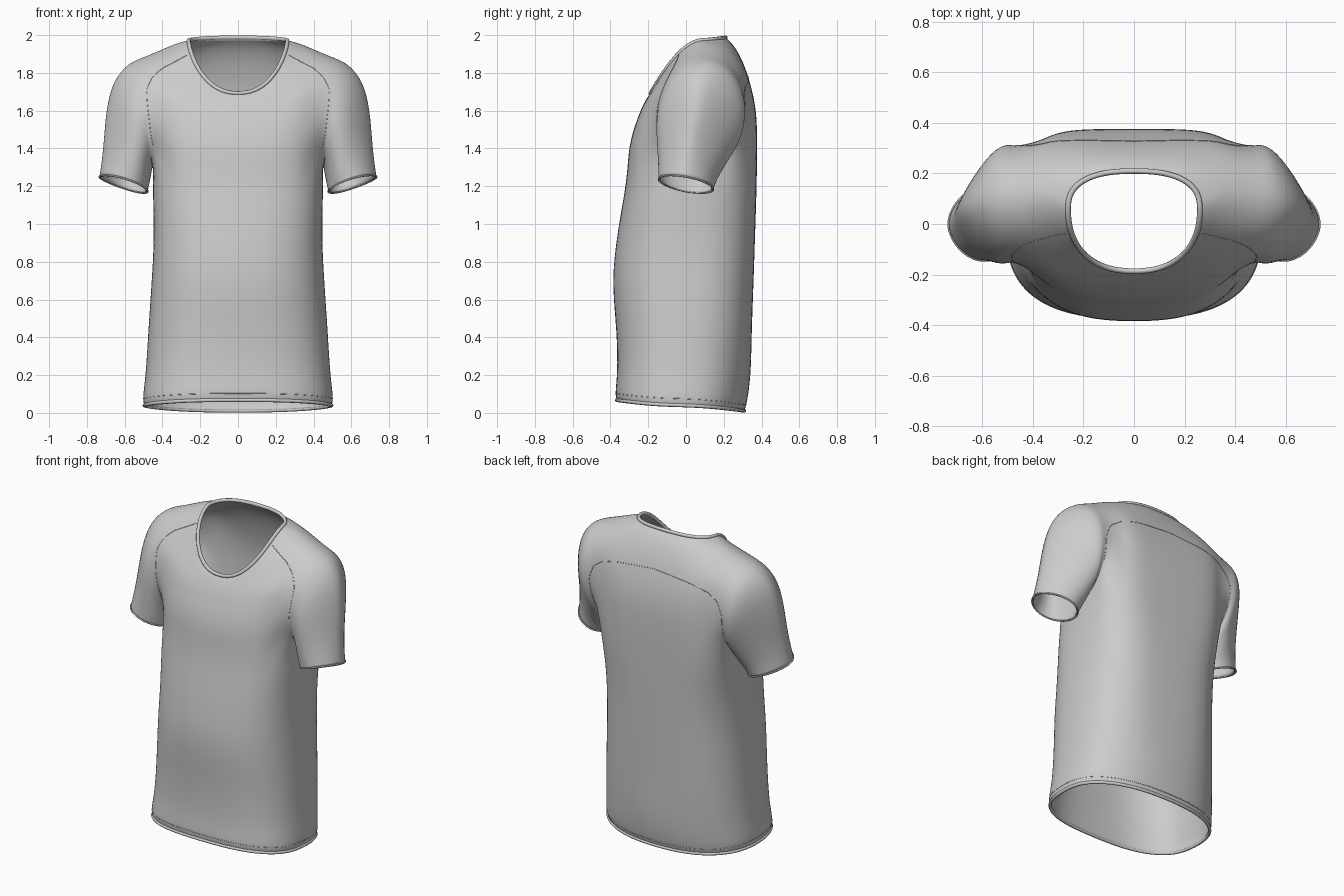
import bpy, bmesh, math
from mathutils import Vector
from mathutils.bvhtree import BVHTree

if "Cube" in bpy.data.objects:
    bpy.data.objects.remove(bpy.data.objects["Cube"])

N = 32            # columns around the torso, column 0 is centre front
ARM_LO = 8        # torso row at the bottom of the armhole
ARM_ROWS = 4      # rows spanned by the armhole
COL_F, COL_B = 5, 11   # columns at the front and back edge of the armhole

# Torso rows: half width, front y, back y, side y, front z, side z, back z,
# front roundness, back roundness
ROWS = [
    (.498, -.368, .310, -.02, .068, .040, .011, .75, .86),
    (.509, -.378, .324, -.02, .100, .070, .045, .75, .85),
    (.490, -.364, .346, -.01, .200, .200, .200, .76, .85),
    (.478, -.366, .362, 0, .42, .42, .42, .77, .83),
    (.460, -.394, .372, 0, .68, .68, .68, .79, .79),
    (.448, -.376, .378, 0, .87, .87, .87, .78, .75),
    (.448, -.348, .384, 0, 1.05, 1.05, 1.05, .75, .70),
    (.453, -.322, .388, .02, 1.19, 1.19, 1.19, .72, .64),
    (.455, -.310, .390, .04, 1.31, 1.31, 1.31, .70, .61),
    (.460, -.304, .391, .05, 1.39, 1.45, 1.42, .69, .60),
    (.465, -.288, .390, .06, 1.47, 1.60, 1.54, .69, .60),
    (.470, -.264, .378, .07, 1.54, 1.76, 1.65, .70, .61),
    (.480, -.242, .350, .08, 1.60, 1.885, 1.76, .75, .65),
    (.405, -.222, .305, .09, 1.64, 1.928, 1.855, .81, .72),
    (.325, -.206, .257, .09, 1.67, 1.960, 1.945, .85, .78),
    (.262, -.188, .210, .06, 1.69, 1.972, 1.987, .87, .81),
]

# Sleeve rings: top x, top z, bottom x, bottom z, centre y, half depth, tilt,
# lean (below 1 pulls the widest depth towards the body)
SLEEVE = [
    (.490, 1.89, .448, 1.31, .08, .230, -.02, .9),
    (.585, 1.857, .455, 1.285, .08, .240, -.03, .65),
    (.672, 1.76, .458, 1.265, .072, .232, -.025, .6),
    (.708, 1.60, .462, 1.24, .050, .205, -.01, .6),
    (.716, 1.45, .468, 1.215, .027, .178, .01, .65),
    (.726, 1.33, .473, 1.19, .008, .156, .02, .75),
    (.737, 1.25, .476, 1.172, 0, .147, .027, .85),
]


def power(v, p):
    return math.copysign(abs(v) ** p, v)


def torso_point(row, i):
    w, yf, yb, ys, zf, zs, zb, pf, pb = row
    t = 2 * math.pi * i / N
    c = math.cos(t)
    if abs(c) < 1e-6:
        c = 0.0
    y_end, z_end, q = (yf, zf, pf) if c >= 0 else (yb, zb, pb)
    y = ys + (y_end - ys) * abs(c) ** q
    if c < 0 and .3 < zs < 1.9:      # shallow hollow along the spine
        y -= .014 * abs(c) ** 12
    return Vector((w * power(math.sin(t), q), y,
                   zs + (z_end - zs) * abs(c) ** 1.35))


def sleeve_point(n, j, count, side):
    tx, tz, bx, bz, yc, hw, tilt, lean = SLEEVE[n]
    a = 2 * math.pi * (j - (COL_B - COL_F) / 2) / count
    k = max(0, (1 + math.cos(a)) / 2)
    return Vector((side * (tx + (bx - tx) * k ** lean),
                   yc + hw * math.sin(a),
                   tz + (bz - tz) * k - tilt * math.sin(a)))


def tube(name, points, radius, cyclic=True):
    """Round cord along a smooth path, used for bindings and seams."""
    cu = bpy.data.curves.new(name, 'CURVE')
    cu.dimensions = '3D'
    cu.bevel_depth = radius
    cu.bevel_resolution = 2
    cu.resolution_u = 4
    sp = cu.splines.new('NURBS')
    sp.points.add(len(points) - 1)
    for pt, co in zip(sp.points, points):
        pt.co = (*co, 1)
    sp.order_u = 4
    sp.use_cyclic_u = cyclic
    sp.use_endpoint_u = not cyclic
    ob = bpy.data.objects.new(name, cu)
    bpy.context.collection.objects.link(ob)
    return ob


# Torso grid, with a rectangle of cells left open for each armhole
bm = bmesh.new()
grid = [[bm.verts.new(torso_point(r, i)) for i in range(N)] for r in ROWS]
for r in range(len(ROWS) - 1):
    for i in range(N):
        in_rows = ARM_LO <= r < ARM_LO + ARM_ROWS
        if in_rows and (COL_F <= i < COL_B or COL_F <= N - 1 - i < COL_B):
            continue
        k = (i + 1) % N
        bm.faces.new((grid[r][i], grid[r][k], grid[r + 1][k], grid[r + 1][i]))

# Sleeves grow out of the armhole loops
top = ARM_LO + ARM_ROWS
loop = [(ARM_LO, i) for i in range(COL_F, COL_B + 1)]
loop += [(r, COL_B) for r in range(ARM_LO + 1, top)]
loop += [(top, i) for i in range(COL_B, COL_F - 1, -1)]
loop += [(r, COL_F) for r in range(top - 1, ARM_LO, -1)]
M = len(loop)
cuffs = {}
for side in (1, -1):
    prev = [grid[r][i if side > 0 else N - i] for r, i in loop]
    for j, v in enumerate(prev):
        v.co = sleeve_point(0, j, M, side)
    for n in range(1, len(SLEEVE)):
        cur = [bm.verts.new(sleeve_point(n, j, M, side)) for j in range(M)]
        for j in range(M):
            k = (j + 1) % M
            bm.faces.new((prev[j], prev[k], cur[k], cur[j]))
        prev = cur
    cuffs[side] = [v.co.copy() for v in prev]
hem_path = [v.co.copy() for v in grid[0]]
neck_path = [v.co.copy() for v in grid[-1]]
bmesh.ops.delete(bm, geom=[v for v in bm.verts if not v.link_faces], context='VERTS')
bmesh.ops.recalc_face_normals(bm, faces=bm.faces[:])
for f in bm.faces:
    f.smooth = True
mesh = bpy.data.meshes.new("shirt_body")
bm.to_mesh(mesh)
bm.free()
shirt = bpy.data.objects.new("shirt_body", mesh)
bpy.context.collection.objects.link(shirt)
sub = shirt.modifiers.new("smooth_cloth", 'SUBSURF')
sub.levels = sub.render_levels = 2

# Seams are laid on the cloth surface
deps = bpy.context.evaluated_depsgraph_get()
deps.update()
tree = BVHTree.FromObject(shirt, deps)


def seam(name, pts):
    path = []
    for a, b in zip(pts, pts[1:]):
        a, b = Vector(a), Vector(b)
        n = max(2, int((b - a).length / .03))
        path += [tree.find_nearest(a.lerp(b, s / n))[0] for s in range(n)]
    path.append(tree.find_nearest(Vector(pts[-1]))[0])
    tube(name, path, .002, False)


FRONT_SEAM = [(.265, -.03, 1.89), (.40, -.09, 1.85), (.46, -.12, 1.80),
              (.49, -.14, 1.72), (.475, -.16, 1.58), (.45, -.13, 1.42)]
BACK_SEAM = [(.46, .28, 1.45), (.47, .32, 1.6), (.44, .34, 1.69),
             (.38, .35, 1.74), (.25, .35, 1.77), (0, .34, 1.79)]
for side, label in ((1, "right"), (-1, "left")):
    seam("front_seam_" + label, [(side * x, y, z) for x, y, z in FRONT_SEAM])
    tube("cuff_edge_" + label, cuffs[side], .005)
seam("back_yoke_seam", BACK_SEAM + [(-x, y, z) for x, y, z in BACK_SEAM[-2::-1]])
hem_stitch = [(x * .985, y * .985, z + .035) for x, y, z in hem_path]
seam("hem_stitch", hem_stitch + hem_stitch[:1])

# Neck binding and rolled hem
tube("collar_binding", neck_path, .011)
tube("rolled_hem", hem_path, .010)

# Cloth thickness
thick = shirt.modifiers.new("cloth_thickness", 'SOLIDIFY')
thick.thickness = .01
thick.offset = -1
